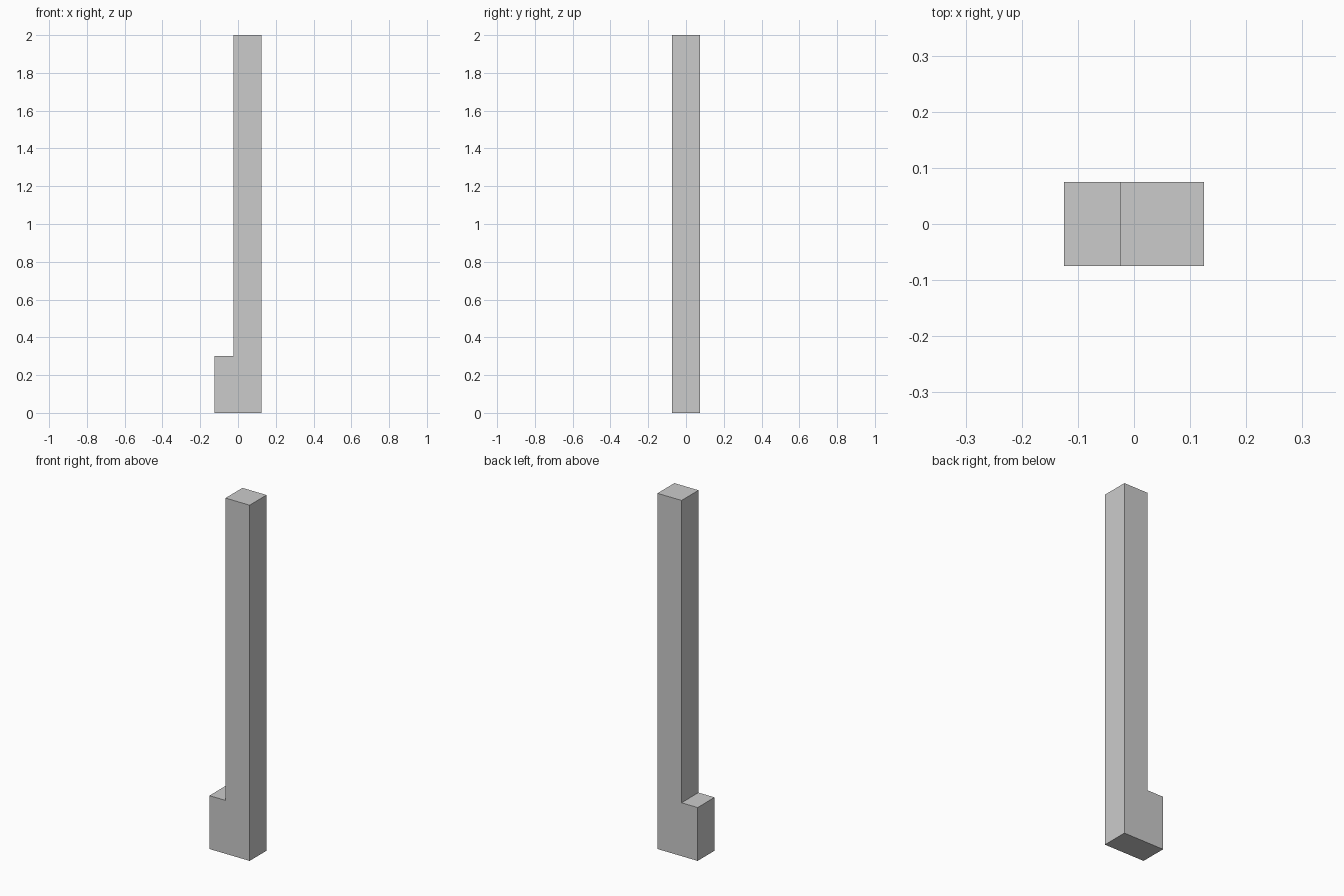
import bpy
import bmesh

if "Cube" in bpy.data.objects:
    bpy.data.objects.remove(bpy.data.objects["Cube"])

HALF_DEPTH = 0.075

# L-shaped side profile (x, z): tall post with a low step at its foot
profile = [(-0.125, 0), (0.125, 0), (0.125, 2), (-0.025, 2), (-0.025, 0.3), (-0.125, 0.3)]

# Extrude the profile from front to back
bm = bmesh.new()
face = bm.faces.new([bm.verts.new((x, -HALF_DEPTH, z)) for x, z in profile])
extruded = bmesh.ops.extrude_face_region(bm, geom=[face], use_keep_orig=True)
back = [v for v in extruded["geom"] if isinstance(v, bmesh.types.BMVert)]
bmesh.ops.translate(bm, verts=back, vec=(0, 2 * HALF_DEPTH, 0))
bmesh.ops.recalc_face_normals(bm, faces=bm.faces)

mesh = bpy.data.meshes.new("stepped_post")
bm.to_mesh(mesh)
bm.free()
bpy.context.collection.objects.link(bpy.data.objects.new("stepped_post", mesh))
